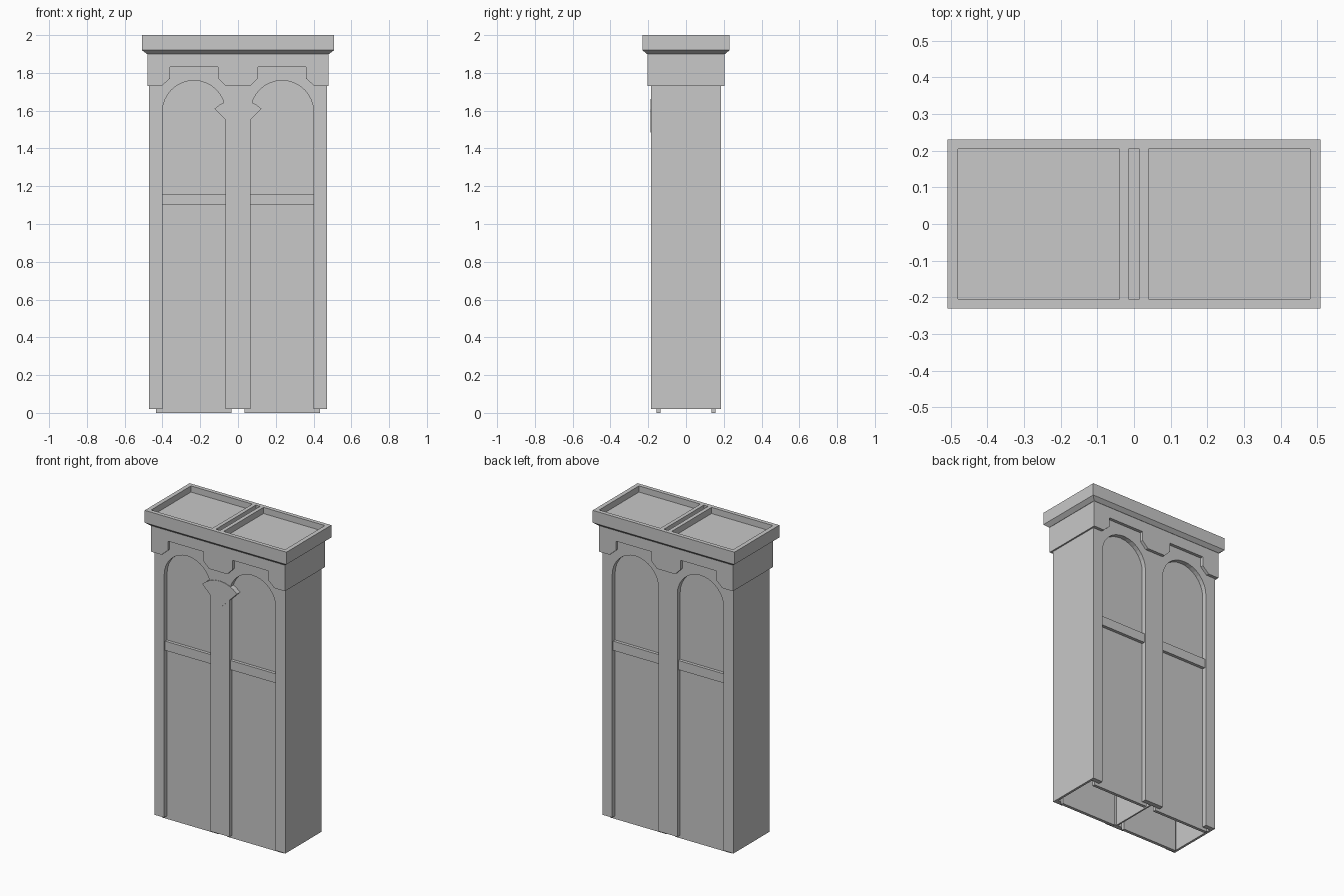
import bpy, bmesh, math

if "Cube" in bpy.data.objects:
    bpy.data.objects.remove(bpy.data.objects["Cube"], do_unlink=True)

grey = bpy.data.materials.new("stone_grey")
grey.use_nodes = True
COLOUR = (0.58, 0.58, 0.58, 1)
grey.diffuse_color = COLOUR
grey.node_tree.nodes["Principled BSDF"].inputs["Base Color"].default_value = COLOUR


def finish(name, bm):
    bmesh.ops.recalc_face_normals(bm, faces=bm.faces)
    mesh = bpy.data.meshes.new(name)
    bm.to_mesh(mesh)
    bm.free()
    mesh.materials.append(grey)
    obj = bpy.data.objects.new(name, mesh)
    bpy.context.collection.objects.link(obj)
    return obj


def prism(name, outline, y0, y1):
    """Extrude an (x, z) outline from y0 to y1."""
    bm = bmesh.new()
    face = bm.faces.new([bm.verts.new((x, y0, z)) for x, z in outline])
    ext = bmesh.ops.extrude_face_region(bm, geom=[face])
    for v in ext["geom"]:
        if isinstance(v, bmesh.types.BMVert):
            v.co.y = y1
    bmesh.ops.triangulate(bm, faces=[f for f in bm.faces if len(f.verts) > 4])
    return finish(name, bm)


def box(name, x0, x1, y0, y1, z0, z1):
    return prism(name, [(x0, z0), (x1, z0), (x1, z1), (x0, z1)], y0, y1)


def loft(name, rings):
    """Stack rectangles given as (half x, half y, z)."""
    bm = bmesh.new()
    loops = [[bm.verts.new((sx * hx, sy * hy, z))
              for sx, sy in ((-1, -1), (1, -1), (1, 1), (-1, 1))] for hx, hy, z in rings]
    for a, b in zip(loops, loops[1:]):
        for i in range(4):
            j = (i + 1) % 4
            bm.faces.new((a[i], a[j], b[j], b[i]))
    bm.faces.new(loops[0])
    bm.faces.new(loops[-1])
    return finish(name, bm)


def mirrored(half):
    """Complete an outline given from the centre towards +x."""
    return [(-x, z) for x, z in reversed(half)] + half


# Outline of the arched frame: two openings that run down to the floor
IN, OUT, FOOT, SPRING = 0.067, 0.40, 0.02, 1.593
mid, rad = (IN + OUT) / 2, (OUT - IN) / 2
arch = [(mid - rad * math.cos(math.pi * i / 16), SPRING + rad * math.sin(math.pi * i / 16))
        for i in range(17)]
half_frame = [(IN, FOOT)] + arch + [(OUT, FOOT), (0.47, FOOT), (0.47, 1.9)]

# Outline of the head band with its stepped cut-outs
half_band = [(0.065, 1.73), (0.105, 1.77), (0.105, 1.83), (0.36, 1.83),
             (0.36, 1.77), (0.405, 1.73), (0.48, 1.73), (0.48, 1.9)]

# Front and back faces
for side, s in (("front", -1), ("back", 1)):
    prism(side + "_arched_frame", mirrored(half_frame), s * 0.185, s * 0.155)
    prism(side + "_head_band", mirrored(half_band), s * 0.205, s * 0.183)
    for hand, m in (("left", 1), ("right", -1)):
        name = f"{side}_{hand}_"
        box(name + "panel", m * 0.035, m * 0.435, s * 0.155, s * 0.135, 0, 1.85)
        box(name + "crossbar", m * IN, m * OUT, s * 0.175, s * 0.15, 1.10, 1.16)

# Side walls and band returns
for hand, m in (("left", 1), ("right", -1)):
    box(hand + "_side_wall", m * 0.455, m * 0.47, -0.155, 0.155, FOOT, 1.9)
    box(hand + "_band_return", m * 0.465, m * 0.48, -0.183, 0.183, 1.73, 1.9)
box("centre_divider", -0.005, 0.005, -0.155, 0.155, FOOT, 1.9)

# Fan-shaped keystone on the front pillar
fan = [(0, 1.485)]
for i in range(9):
    a = math.radians(45 + 90 * i / 8)
    fan.append((0.176 * math.cos(a), 1.485 + 0.176 * math.sin(a)))
prism("fan_keystone", fan, -0.188, -0.155)

# Cornice with a chamfered underside
loft("cornice", [(0.482, 0.207, 1.90), (0.508, 0.23, 1.92), (0.508, 0.23, 1.96)])

# Rim and dividing bars that leave two trays and a narrow slot on top
for side, s in (("front", -1), ("back", 1)):
    box(side + "_rim", -0.508, 0.508, s * 0.23, s * 0.204, 1.96, 2.0)
for hand, m in (("left", 1), ("right", -1)):
    box(hand + "_rim", m * 0.48, m * 0.508, -0.204, 0.204, 1.96, 2.0)
    box(hand + "_tray_bar", m * 0.015, m * 0.04, -0.204, 0.204, 1.96, 2.0)
